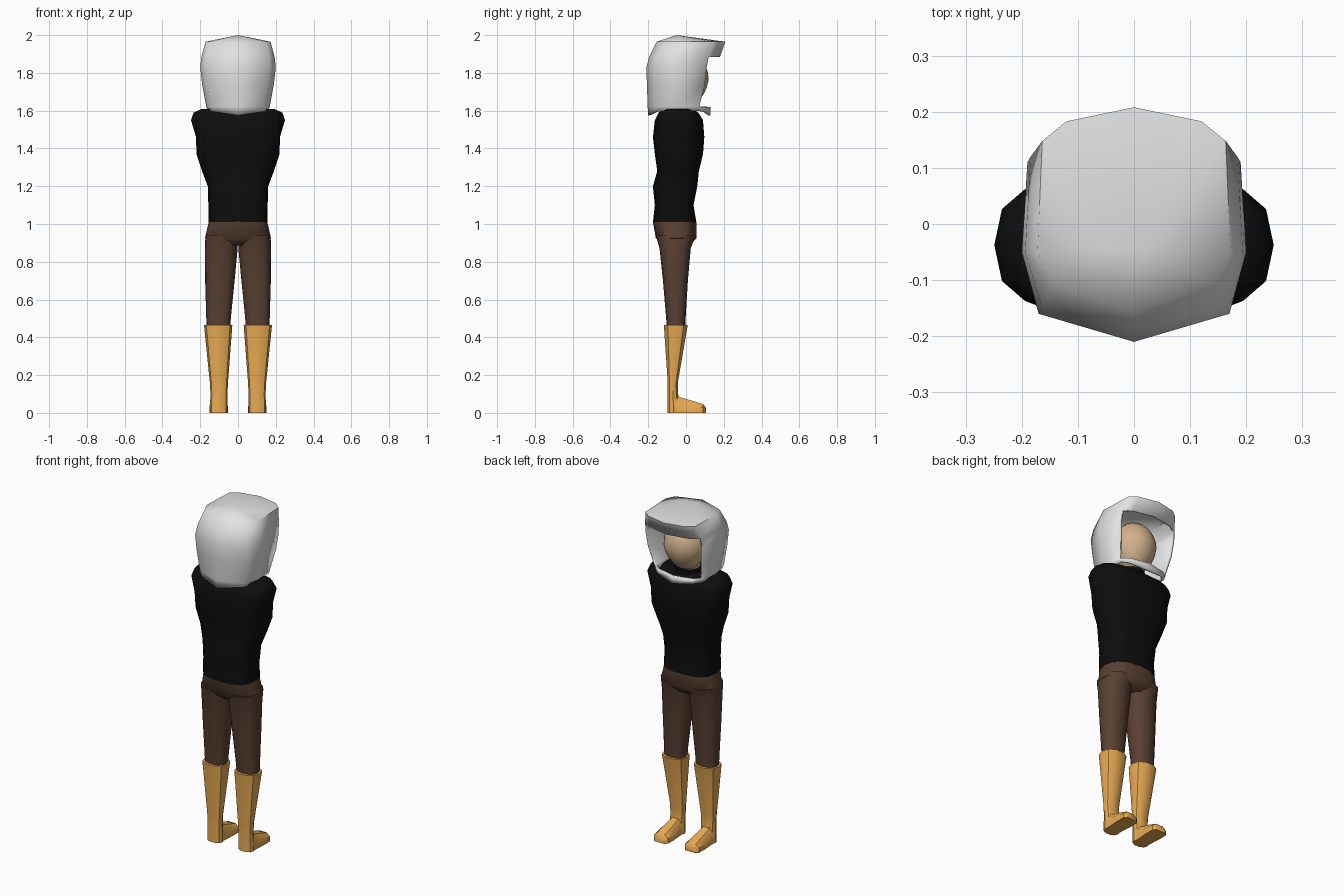
import bpy, bmesh, math

if "Cube" in bpy.data.objects:
    bpy.data.objects.remove(bpy.data.objects["Cube"])


def material(name, rgb):
    m = bpy.data.materials.new(name)
    m.diffuse_color = (*rgb, 1)
    m.use_nodes = True
    m.node_tree.nodes["Principled BSDF"].inputs["Base Color"].default_value = m.diffuse_color
    return m


WHITE = material("helmet white", (0.76, 0.76, 0.76))
BLACK = material("shirt black", (0.004, 0.004, 0.004))
BROWN = material("trouser brown", (0.10, 0.052, 0.032))
TAN = material("boot tan", (0.80, 0.40, 0.085))
SKIN = material("skin", (0.64, 0.45, 0.27))
HAIR = material("hair", (0.50, 0.25, 0.06))


def finish(name, bm, mats, angle=50, recalc=True):
    if recalc:
        bmesh.ops.recalc_face_normals(bm, faces=bm.faces[:])
    me = bpy.data.meshes.new(name)
    bm.to_mesh(me)
    bm.free()
    for m in mats:
        me.materials.append(m)
    ob = bpy.data.objects.new(name, me)
    bpy.context.collection.objects.link(ob)
    bpy.ops.object.select_all(action='DESELECT')
    ob.select_set(True)
    bpy.context.view_layer.objects.active = ob
    bpy.ops.object.shade_smooth_by_angle(angle=math.radians(angle))
    return ob


def oval(x0, x1, y0, y1, n, power):
    """Rounded-box outline that fills the given extents."""
    pts = []
    for i in range(n):
        a = 2 * math.pi * i / n
        c, s = math.cos(a), math.sin(a)
        u = math.copysign(abs(c) ** (2 / power), c)
        v = math.copysign(abs(s) ** (2 / power), s)
        pts.append(((x0 + x1) / 2 + u * (x1 - x0) / 2,
                    (y0 + y1) / 2 + v * (y1 - y0) / 2))
    return pts


def loft(bm, rings, cap=True):
    """Skin a list of equal closed rings; returns the rows of quads."""
    rows = [[bm.verts.new(p) for p in r] for r in rings]
    n = len(rows[0])
    quads = [[bm.faces.new((a[i], a[(i + 1) % n], b[(i + 1) % n], b[i]))
              for i in range(n)] for a, b in zip(rows, rows[1:])]
    if cap:
        bm.faces.new(rows[0][::-1])
        bm.faces.new(rows[-1])
    return rows, quads


def stack(bm, rows, n, power):
    """Loft upwards; each row is z, x0, x1, y0, y1."""
    loft(bm, [[(x, y, z) for x, y in oval(x0, x1, y0, y1, n, power)]
              for z, x0, x1, y0, y1 in rows])


# Shirt: torso with squared shoulders
bm = bmesh.new()
shirt = [(1.01, .155, -.175, .055), (1.10, .157, -.165, .04),
         (1.20, .160, -.175, .06), (1.28, .190, -.152, .068),
         (1.37, .220, -.165, .09), (1.46, .222, -.175, .097),
         (1.55, .249, -.165, .09), (1.59, .235, -.145, .065),
         (1.61, .190, -.115, .03)]
stack(bm, [(z, -w, w, a, b) for z, w, a, b in shirt], 16, 2.8)
finish("shirt", bm, [BLACK])

# Trousers: pelvis and two tapered legs
bm = bmesh.new()
stack(bm, [(.885, -.13, .13, -.12, .02), (.925, -.175, .175, -.160, .055),
           (1.012, -.155, .155, -.175, .055)], 16, 2.6)
leg = [(.44, .042, .166, -.102, -.005), (.50, .038, .168, -.105, -.002),
       (.70, .018, .174, -.122, .010), (.87, .002, .176, -.140, .025),
       (.94, .005, .172, -.160, .050)]
for s in (1, -1):
    stack(bm, [(z, *sorted((s * a, s * b)), c, d) for z, a, b, c, d in leg],
          12, 2.5)
finish("trousers", bm, [BROWN])

# Boots: flared shaft plus a wedge foot pointing forward
shaft = [(0, .055, .149, -.100, -.030), (.10, .056, .146, -.098, -.040),
         (.16, .053, .149, -.098, -.042), (.465, .030, .180, -.120, .012)]
foot = [(-.06, .060, .145, .105), (-.03, .060, .145, .082),
        (.04, .054, .150, .062), (.09, .056, .148, .046),
        (.105, .070, .134, .028)]
for side, s in (("right", 1), ("left", -1)):
    bm = bmesh.new()
    stack(bm, [(z, *sorted((s * a, s * b)), c, d) for z, a, b, c, d in shaft],
          10, 2.3)
    loft(bm, [[(s * a, y, 0), (s * b, y, 0), (s * b, y, h * .6),
               (s * (b - .022), y, h), (s * (a + .022), y, h),
               (s * a, y, h * .6)] for y, a, b, h in foot])
    finish(side + "_boot", bm, [TAN], 40)

# Helmet: faceted shell with an open face
bm = bmesh.new()
shell = [(1.575, .160, -.200, .130), (1.62, .168, -.203, .130),
         (1.74, .190, -.207, .160), (1.83, .200, -.210, .170),
         (1.885, .194, -.195, .180), (1.965, .172, -.155, .208)]
rings = []
for k, (z, w, back, front) in enumerate(shell):
    half = [(0, front), (-.70 * w, front - .025), (-.95 * w, front - .06),
            (-w, -.05), (-.85 * w, back + .05), (0, back)]
    plan = half + [(-x, y) for x, y in half[-2:0:-1]]
    lift = .15 if k == 0 else 0      # lower rim rises toward the sides
    rings.append([(x, y, z + lift * abs(x)) for x, y in plan])
rows, quads = loft(bm, rings, cap=False)
crown = bm.verts.new((0, -.05, 2.0))
top = rows[-1]
for i in range(len(top)):
    bm.faces.new((top[i], top[(i + 1) % len(top)], crown))
n = len(top)
opening = [quads[k][i] for k in (1, 2, 3) for i in (0, 1, n - 2, n - 1)]
bmesh.ops.delete(bm, geom=opening, context='FACES')
helmet = finish("helmet", bm, [WHITE], 60, recalc=False)
wall = helmet.modifiers.new("wall", 'SOLIDIFY')
wall.thickness = .014
wall.offset = -1

# Head with hair above the brow
bm = bmesh.new()
bmesh.ops.create_uvsphere(bm, u_segments=16, v_segments=12, radius=1)
for v in bm.verts:
    x, y, z = v.co
    taper = 1 + .15 * min(z, 0)
    v.co = (x * .125 * taper, y * .125 * taper - .005, z * .15 + 1.765)
for f in bm.faces:
    c = f.calc_center_median()
    f.material_index = int(c.z > 1.865 or (c.y < -.03 and c.z > 1.72))
finish("head", bm, [SKIN, HAIR])

# Neck and collar
for name, r, z0, z1, mat in (("neck", .06, 1.58, 1.68, SKIN),
                             ("collar", .08, 1.58, 1.625, BLACK)):
    bm = bmesh.new()
    stack(bm, [(z, -r, r, -.03 - r, -.03 + r) for z in (z0, z1)], 12, 2)
    finish(name, bm, [mat])
